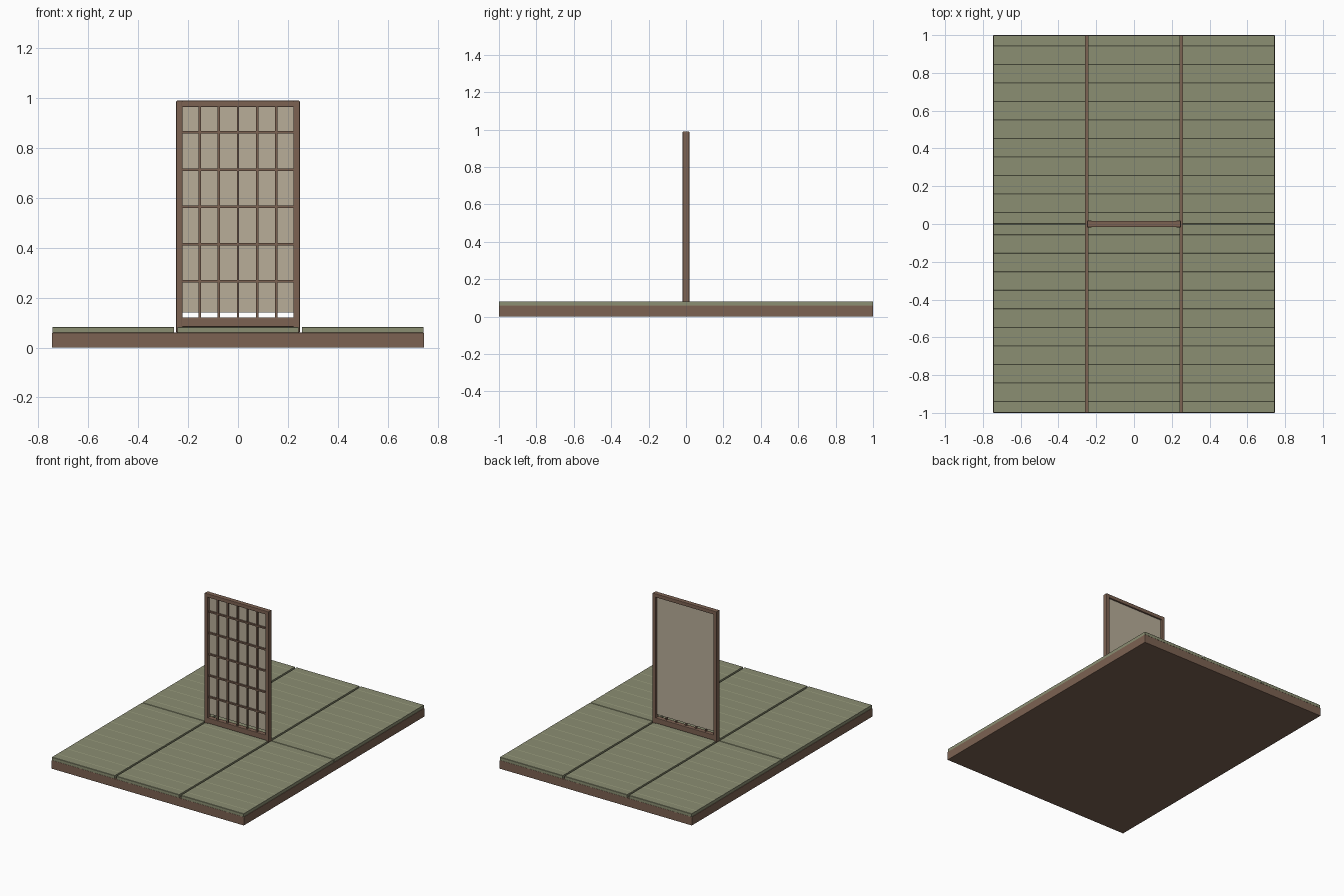
import bpy, bmesh

if "Cube" in bpy.data.objects:
    bpy.data.objects.remove(bpy.data.objects["Cube"])


def material(name, rgb):
    # sRGB 0-255 to linear
    lin = [((c / 255 + 0.055) / 1.055) ** 2.4 for c in rgb]
    m = bpy.data.materials.new(name)
    m.diffuse_color = (*lin, 1)
    m.use_nodes = True
    m.node_tree.nodes["Principled BSDF"].inputs["Base Color"].default_value = m.diffuse_color
    return m


WOOD = material("brown wood", (124, 98, 82))
GREEN = material("woven green", (139, 142, 114))
PAPER = material("beige paper", (184, 173, 153))


def finish(name, bm, mat):
    bmesh.ops.recalc_face_normals(bm, faces=bm.faces)
    me = bpy.data.meshes.new(name)
    bm.to_mesh(me)
    bm.free()
    me.materials.append(mat)
    ob = bpy.data.objects.new(name, me)
    bpy.context.collection.objects.link(ob)
    return ob


def box(name, x0, x1, y0, y1, z0, z1, mat, bevel=0):
    bm = bmesh.new()
    bmesh.ops.create_cube(bm, size=1)
    for v in bm.verts:
        v.co = (x1 if v.co.x > 0 else x0, y1 if v.co.y > 0 else y0,
                z1 if v.co.z > 0 else z0)
    if bevel:
        bmesh.ops.bevel(bm, geom=bm.edges[:], offset=bevel, segments=2,
                        profile=0.5, affect='EDGES')
    return finish(name, bm, mat)


# Wooden base slab
box("base", -0.746, 0.746, -1, 1, 0, 0.06, WOOD, 0.003)


# Floor mats: side profile with fine weave grooves, extruded across the width
def mat_panel(name, cx, y0, y1):
    w, zb, zt = 0.243, 0.06, 0.082
    prof = [(y0, zb), (y0, zt - 0.002), (y0 + 0.002, zt)]
    step = 0.098
    for i in range(10):
        y = y0 + 0.06 + i * step
        prof += [(y - 0.003, zt), (y, zt - 0.002), (y + 0.003, zt)]
    prof += [(y1 - 0.002, zt), (y1, zt - 0.002), (y1, zb)]
    bm = bmesh.new()
    left = [bm.verts.new((cx - w, y, z)) for y, z in prof]
    right = [bm.verts.new((cx + w, y, z)) for y, z in prof]
    bm.faces.new(left)
    bm.faces.new(right)
    n = len(prof)
    for i in range(n):
        j = (i + 1) % n
        bm.faces.new((left[i], left[j], right[j], right[i]))
    finish(name, bm, GREEN)


for i, cx in enumerate((-0.5, 0, 0.5)):
    mat_panel(f"floor_mat_front_{i}", cx, -0.999, -0.001)
    mat_panel(f"floor_mat_back_{i}", cx, 0.001, 0.999)

# Screen frame: stiles and rails
for side, s in (("left", -1), ("right", 1)):
    xs = sorted((s * 0.222, s * 0.248))
    box(f"screen_stile_{side}", *xs, -0.018, 0.018, 0.06, 0.99, WOOD, 0.004)
box("screen_top_rail", -0.232, 0.232, -0.017, 0.017, 0.964, 0.99, WOOD, 0.004)
box("screen_bottom_rail", -0.232, 0.232, -0.017, 0.017, 0.083, 0.121, WOOD, 0.004)

# Lattice bars in front of the paper
for i in range(5):
    x = (i - 2) * 0.0765
    box(f"lattice_upright_{i}", x - 0.005, x + 0.005, -0.010, 0.002,
        0.11, 0.97, WOOD)
    z = 0.265 + i * 0.1495
    box(f"lattice_crossbar_{i}", -0.225, 0.225, -0.011, 0.001,
        z - 0.005, z + 0.005, WOOD)

# Paper sheet, ending a little above the bottom rail
box("screen_paper", -0.223, 0.223, 0.002, 0.006, 0.141, 0.967, PAPER)
